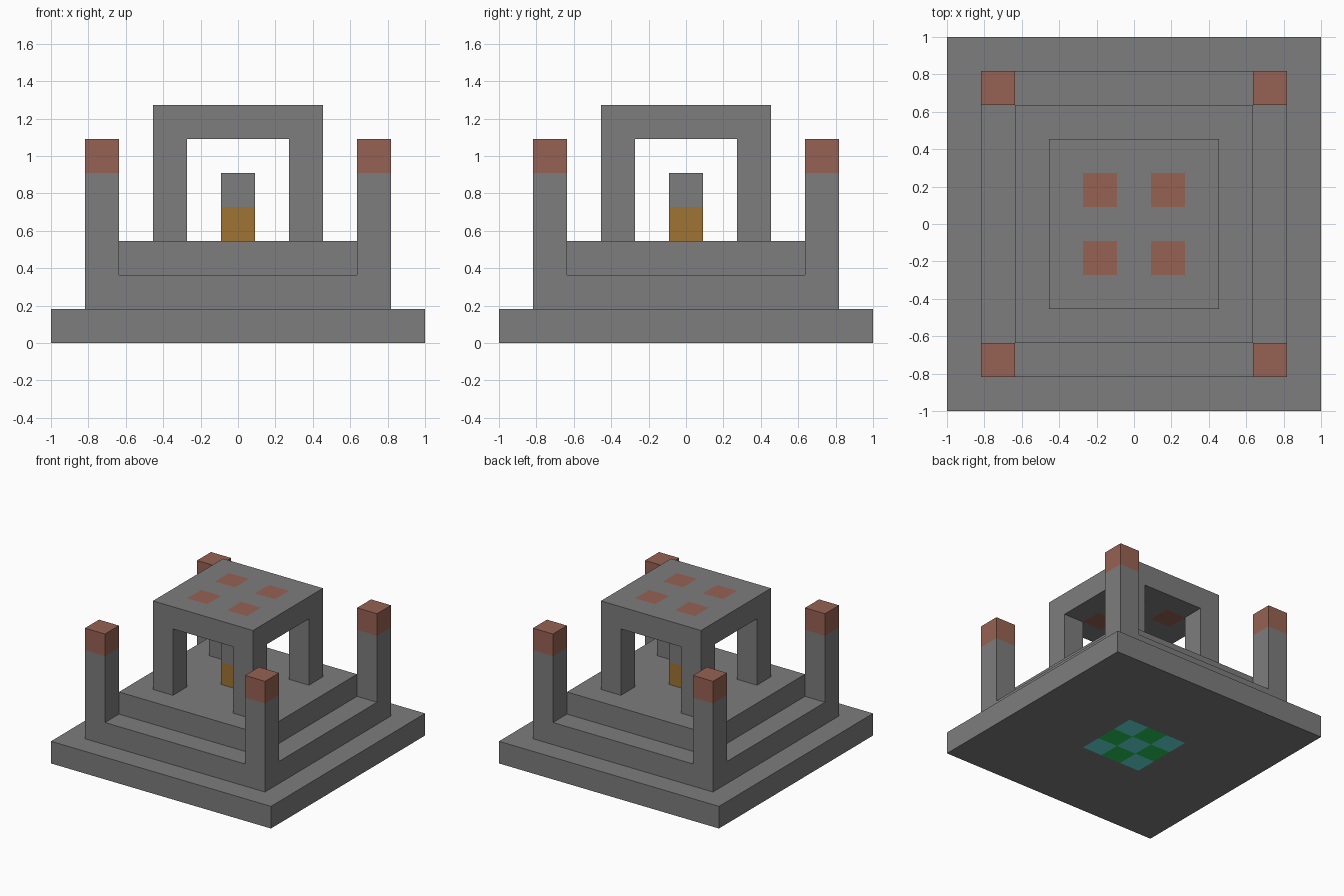
import bpy
import bmesh
from mathutils import Vector

if "Cube" in bpy.data.objects:
    bpy.data.objects.remove(bpy.data.objects["Cube"], do_unlink=True)

UNIT = 2 / 11  # one block; the base is eleven blocks wide


def make_material(name, rgb):
    linear = [((c / 255 + 0.055) / 1.055) ** 2.4 for c in rgb]
    mat = bpy.data.materials.new(name)
    mat.use_nodes = True
    mat.diffuse_color = (*linear, 1)
    mat.node_tree.nodes["Principled BSDF"].inputs["Base Color"].default_value = (*linear, 1)
    return mat


stone = make_material("stone grey", (125, 125, 125))
brick = make_material("brick red", (151, 98, 83))
amber = make_material("amber", (159, 116, 52))
teal = make_material("teal", (98, 230, 224))
green = make_material("green", (42, 203, 87))


def block(name, x, y, z, width, height, mats=(stone,), rule=None):
    """Square box in block units, cut into block cells when a colour rule is given."""
    bm = bmesh.new()
    bmesh.ops.create_cube(bm, size=1)
    bmesh.ops.scale(bm, vec=(width, width, height), verts=bm.verts)
    bmesh.ops.translate(bm, vec=(x, y, z + height / 2), verts=bm.verts)
    if rule:
        low = Vector((x - width / 2, y - width / 2, z))
        for axis, count in enumerate((width, width, height)):
            normal = Vector((0, 0, 0))
            normal[axis] = 1
            for i in range(1, count):
                bmesh.ops.bisect_plane(bm, geom=bm.verts[:] + bm.edges[:] + bm.faces[:],
                                       plane_co=low + normal * i, plane_no=normal)
        bm.normal_update()
        for face in bm.faces:
            face.material_index = rule(face.calc_center_median(), face.normal)
    bmesh.ops.scale(bm, vec=(UNIT, UNIT, UNIT), verts=bm.verts)
    mesh = bpy.data.meshes.new(name)
    bm.to_mesh(mesh)
    bm.free()
    for mat in mats:
        mesh.materials.append(mat)
    obj = bpy.data.objects.new(name, mesh)
    bpy.context.collection.objects.link(obj)
    return obj


# Chequered square in the middle of the underside
def underside(c, n):
    if n.z > -0.5 or max(abs(c.x), abs(c.y)) > 1.5:
        return 0
    return 1 + (round(c.x) + round(c.y)) % 2


# Four brick cells set through the roof
def roof_cells(c, n):
    return int(abs(n.z) > 0.5 and round(abs(c.x)) == 1 and round(abs(c.y)) == 1)


# Stepped platform
block("base", 0, 0, 0, 11, 1, (stone, teal, green), underside)
block("lower_step", 0, 0, 1, 9, 1)
block("upper_step", 0, 0, 2, 7, 1)

# Corner pillars with brick caps, and the legs of the shrine
for sx, side in ((-1, "right"), (1, "left")):
    for sy, end in ((-1, "front"), (1, "back")):
        block(f"corner_pillar_{end}_{side}", sx * 4, sy * 4, 2, 1, 4, (stone, brick),
              lambda c, n: int(c.z > 5))
        block(f"shrine_leg_{end}_{side}", sx * 2, sy * 2, 3, 1, 3)

# Shrine roof and the post beneath it
block("shrine_roof", 0, 0, 6, 5, 1, (stone, brick), roof_cells)
block("centre_post", 0, 0, 3, 1, 2, (stone, amber), lambda c, n: int(c.z < 4))
